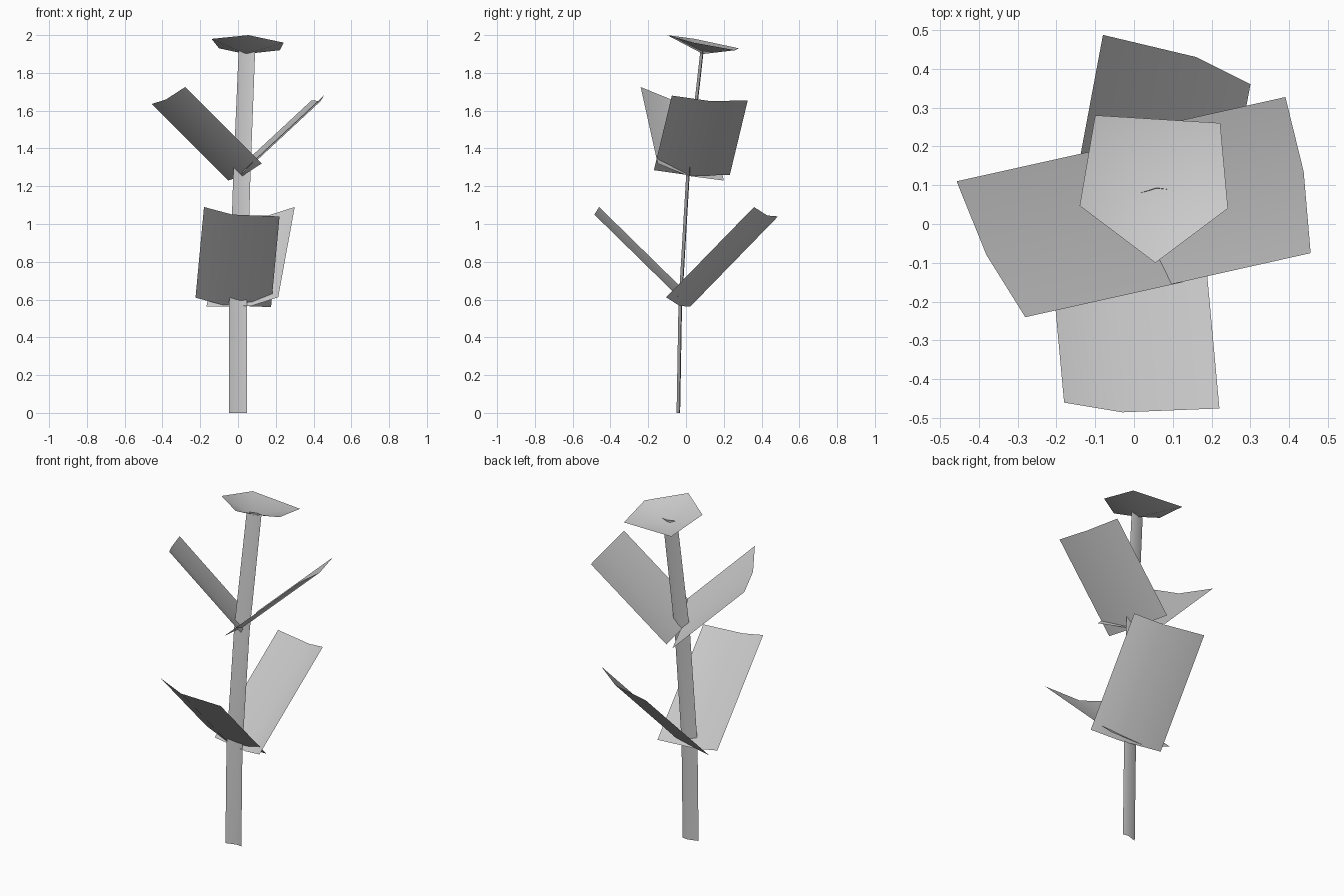
import bpy
import bmesh
from mathutils import Vector

cube = bpy.data.objects.get("Cube")
if cube:
    bpy.data.objects.remove(cube, do_unlink=True)

# One plain grey for the whole plant
grey = bpy.data.materials.new("plain_grey")
grey.use_nodes = True
grey.diffuse_color = (0.6, 0.6, 0.6, 1)
grey.node_tree.nodes["Principled BSDF"].inputs["Base Color"].default_value = (0.6, 0.6, 0.6, 1)


def finish(name, bm, facing):
    """Turn the faces towards one direction and make a smooth object."""
    bm.normal_update()
    for face in bm.faces:
        if face.normal.dot(Vector(facing)) < 0:
            face.normal_flip()
        face.smooth = True
    mesh = bpy.data.meshes.new(name)
    bm.to_mesh(mesh)
    bm.free()
    mesh.materials.append(grey)
    obj = bpy.data.objects.new(name, mesh)
    bpy.context.collection.objects.link(obj)
    return obj


def sheet(name, rows, facing):
    """Loft a thin open sheet through rows of points."""
    bm = bmesh.new()
    grid = [[bm.verts.new(p) for p in row] for row in rows]
    for low, high in zip(grid, grid[1:]):
        for i in range(len(low) - 1):
            bm.faces.new((low[i], low[i + 1], high[i + 1], high[i]))
    return finish(name, bm, facing)


def leaf(name, tip, to_base):
    """Sweep a creased tip edge straight down to the stem."""
    tip = [Vector(p) for p in tip]
    base = [p + Vector(to_base) for p in tip]
    sheet(name, [base, tip], (0, 0, 1))


# Stem: a creased ribbon leaning back towards the top
ribbon = [Vector((-0.047, -0.01, 0)), Vector((0.012, 0.009, 0)), Vector((0.047, 0.004, 0))]
spine = [(0, -0.04, 0, 1), (0, -0.03, 0.57, 1),
         (0.02, 0.01, 1.25, 0.97), (0.047, 0.085, 1.915, 0.93)]
sheet("stem", [[Vector((x, y, z)) + p * s for p in ribbon] for x, y, z, s in spine], (0, -1, 0))

# Lower pair of leaves
leaf("front_leaf",
     [(-0.18, -0.46, 1.09), (-0.03, -0.485, 1.05), (0.22, -0.475, 1.04)],
     (-0.045, 0.49, -0.48))
leaf("back_leaf",
     [(-0.08, 0.487, 1.04), (0.16, 0.43, 1.045), (0.30, 0.36, 1.09)],
     (-0.087, -0.465, -0.478))

# Upper pair of leaves
leaf("right_leaf",
     [(-0.457, 0.11, 1.635), (-0.38, -0.08, 1.66), (-0.28, -0.24, 1.725)],
     (0.405, 0.09, -0.405))
leaf("left_leaf",
     [(0.39, 0.327, 1.655), (0.437, 0.135, 1.65), (0.455, -0.075, 1.68)],
     (-0.425, -0.095, -0.395))

# Flower: a shallow five-sided dish tilted towards the back
bm = bmesh.new()
centre = bm.verts.new((0.04, 0.09, 1.90))
rim = [bm.verts.new(p) for p in (
    (-0.14, 0.047, 1.98), (-0.10, 0.28, 1.93), (0.222, 0.26, 1.92),
    (0.242, 0.04, 1.96), (0.055, -0.10, 2.0))]
for a, b in zip(rim, rim[1:] + rim[:1]):
    bm.faces.new((centre, a, b))
finish("flower", bm, (0, 0, 1))
